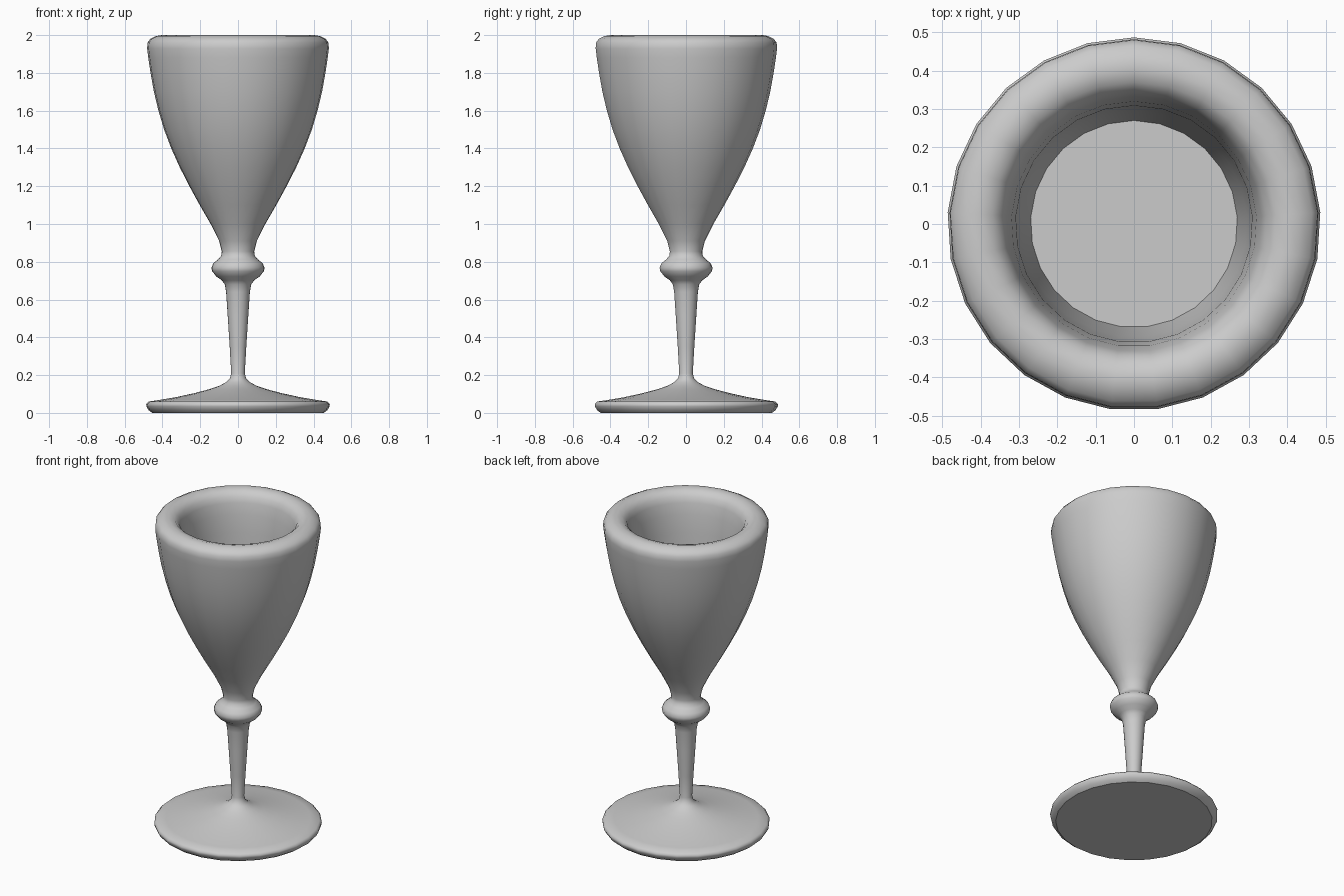
import bpy, bmesh, math

if "Cube" in bpy.data.objects:
    bpy.data.objects.remove(bpy.data.objects["Cube"])

SEGMENTS = 25

# (radius, height) from underside centre, up the outside, over the rim, into the bowl
foot = [(0, 0), (.455, 0), (.475, .015), (.486, .035), (.487, .047), (.474, .06),
        (.42, .068), (.33, .083), (.23, .105), (.15, .126), (.1, .143), (.062, .163)]
stem = [(.043, .182), (.036, .21), (.044, .35), (.055, .52), (.063, .64), (.07, .68)]
knop = [(.086, .702), (.115, .722), (.137, .75), (.141, .768), (.131, .792),
        (.105, .813), (.089, .832)]
bowl = [(.086, .855), (.1, .91), (.145, 1.0), (.203, 1.1), (.258, 1.2), (.309, 1.3),
        (.354, 1.4), (.392, 1.5), (.422, 1.6), (.446, 1.7), (.464, 1.8), (.476, 1.88),
        (.482, 1.93)]
rim = [(.48, 1.96), (.465, 1.98), (.435, 1.995), (.405, 2.0), (.37, 1.99),
       (.345, 1.965), (.333, 1.93)]
inside = [(.32, 1.86), (.309, 1.75), (.305, 1.65), (.295, 1.5), (.27, 1.3), (0, 1.3)]
profile = foot + stem + knop + bowl + rim + inside

# Turn the profile about the z axis
bm = bmesh.new()
verts = [bm.verts.new((0, r, z)) for r, z in profile]
edges = [bm.edges.new(pair) for pair in zip(verts, verts[1:])]
bmesh.ops.spin(bm, geom=verts + edges, cent=(0, 0, 0), axis=(0, 0, 1),
               angle=2 * math.pi, steps=SEGMENTS, use_merge=True)
bmesh.ops.remove_doubles(bm, verts=bm.verts, dist=1e-4)
bmesh.ops.recalc_face_normals(bm, faces=bm.faces)

mesh = bpy.data.meshes.new("goblet")
bm.to_mesh(mesh)
bm.free()
goblet = bpy.data.objects.new("goblet", mesh)
bpy.context.collection.objects.link(goblet)

# Smooth surfaces, crisp underside and bowl floor
bpy.context.view_layer.objects.active = goblet
goblet.select_set(True)
bpy.ops.object.shade_smooth_by_angle(angle=math.radians(50))
for poly in mesh.polygons:
    if abs(poly.normal.z) > .999:
        poly.use_smooth = False
